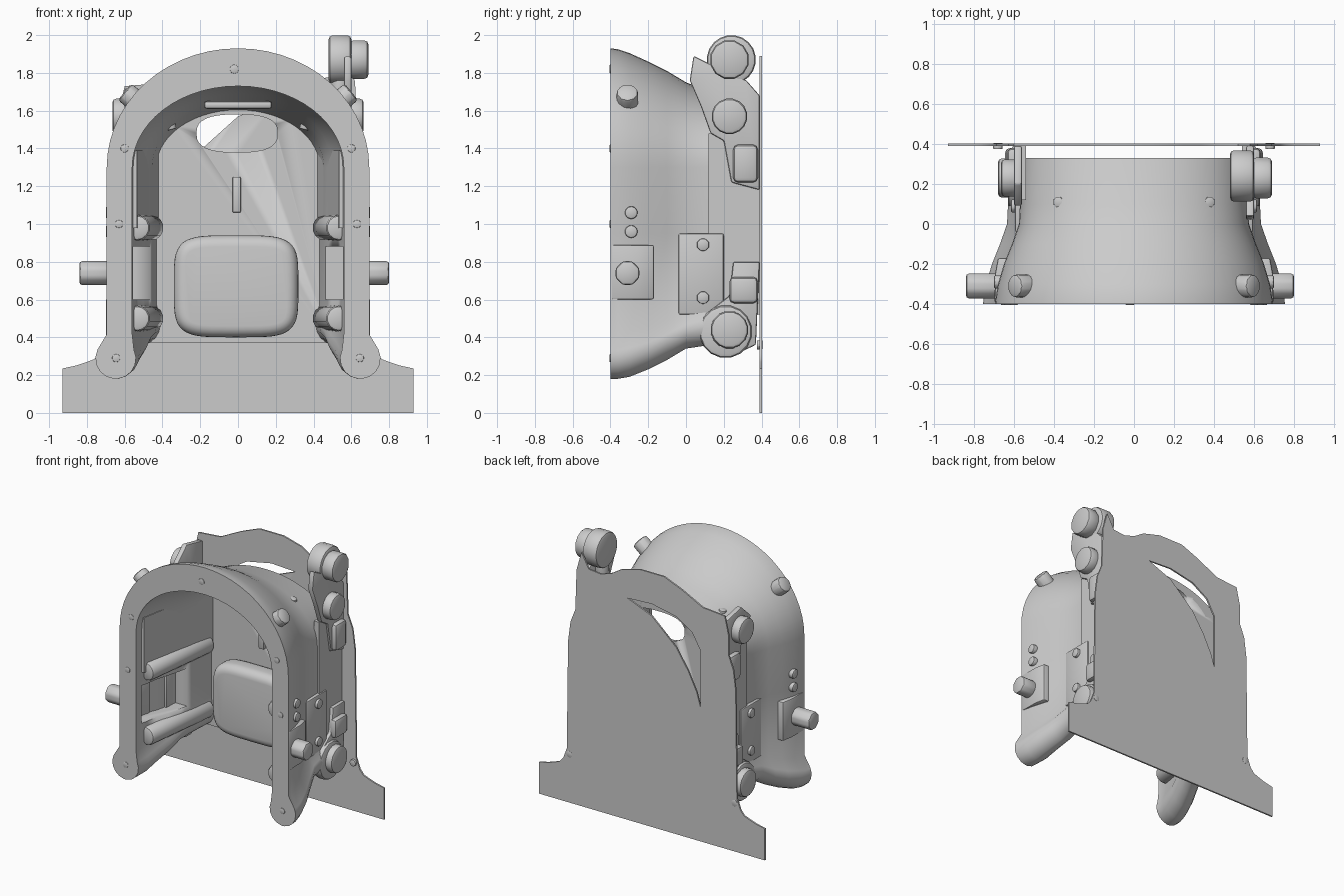
import bpy, bmesh
from math import sin, cos, pi, radians, copysign
from mathutils import Vector

if "Cube" in bpy.data.objects:
    bpy.data.objects.remove(bpy.data.objects["Cube"])

SIDES = ((-1, "left"), (1, "right"))


def make(name, verts, faces, angle=35, bevel=0.0, segs=2):
    me = bpy.data.meshes.new(name)
    bm = bmesh.new()
    vs = [bm.verts.new(v) for v in verts]
    for f in faces:
        bm.faces.new([vs[i] for i in f])
    bmesh.ops.recalc_face_normals(bm, faces=bm.faces)
    bm.to_mesh(me)
    bm.free()
    ob = bpy.data.objects.new(name, me)
    bpy.context.collection.objects.link(ob)
    bpy.ops.object.select_all(action='DESELECT')
    ob.select_set(True)
    bpy.context.view_layer.objects.active = ob
    if bevel:
        m = ob.modifiers.new("bevel", 'BEVEL')
        m.width, m.segments, m.angle_limit = bevel, segs, radians(35)
        bpy.ops.object.modifier_apply(modifier=m.name)
    bpy.ops.object.shade_smooth_by_angle(angle=radians(angle))
    return ob


def prism(name, pts, axis, a, b, **kw):
    """Extrude a 2D outline: axis 'y' takes (x, z), 'x' takes (y, z), 'z' takes (x, y)."""
    put = {'y': lambda p, d: (p[0], d, p[1]), 'x': lambda p, d: (d, p[0], p[1]),
           'z': lambda p, d: (p[0], p[1], d)}[axis]
    n = len(pts)
    verts = [put(p, a) for p in pts] + [put(p, b) for p in pts]
    faces = [tuple(range(n)), tuple(range(n, 2 * n))]
    faces += [(i, (i + 1) % n, (i + 1) % n + n, i + n) for i in range(n)]
    return make(name, verts, faces, **kw)


def box(name, x, y, z, **kw):
    return prism(name, [(x[0], z[0]), (x[1], z[0]), (x[1], z[1]), (x[0], z[1])], 'y', *y, **kw)


def rod(name, p, q, r, n=16, bevel=0.012):
    p, q = Vector(p), Vector(q)
    rot = (q - p).to_track_quat('Z', 'Y')
    ring = [rot @ Vector((r * cos(2 * pi * (i + .5) / n), r * sin(2 * pi * (i + .5) / n), 0)) for i in range(n)]
    faces = [tuple(range(n)), tuple(range(n, 2 * n))]
    faces += [(i, (i + 1) % n, (i + 1) % n + n, i + n) for i in range(n)]
    return make(name, [p + v for v in ring] + [q + v for v in ring], faces, bevel=bevel)


def cut(ob, cutter):
    cutter.hide_render = True
    m = ob.modifiers.new("cut", 'BOOLEAN')
    m.operation, m.solver, m.object = 'DIFFERENCE', 'EXACT', cutter
    bpy.ops.object.select_all(action='DESELECT')
    bpy.context.view_layer.objects.active = ob
    ob.select_set(True)
    bpy.ops.object.modifier_apply(modifier=m.name)
    bpy.data.objects.remove(cutter)


def ellipse(cx, cz, a, b, n=32, power=1.0):
    def c(v):
        return copysign(abs(v) ** power, v)
    return [(cx + a * c(cos(2 * pi * i / n)), cz + b * c(sin(2 * pi * i / n))) for i in range(n)]


# Hood: U-shaped section lofted from the wide front frame to the back
def arch(w, top, foot, side):
    cx, cz, r = foot
    half = []
    for i in range(6):
        t = radians(-84 + 22 * i)
        half.append((cx + side * r * cos(t), cz + r * sin(t)))
    half += [(w, cz + r * 1.2), (w, .95), (w, 1.3)]
    half += [(w * cos(pi / 2 * i / 14), 1.3 + (top - 1.3) * sin(pi / 2 * i / 14)) for i in range(1, 15)]
    return half + [(-x, z) for x, z in reversed(half[:-1])]


# y, outer half width, inner half width, outer top, inner top, bottom
stations = [(-.40, .695, .56, 1.93, 1.73, .18), (-.36, .69, .56, 1.925, 1.73, .18),
            (-.30, .68, .545, 1.905, 1.73, .19), (-.20, .65, .53, 1.86, 1.71, .23),
            (-.10, .61, .50, 1.81, 1.69, .28), (0, .575, .475, 1.75, 1.66, .34),
            (.10, .57, .455, 1.71, 1.64, .355), (.33, .56, .43, 1.64, 1.60, .36)]
verts, faces = [], []
for y, w, wi, top, topi, zb in stations:
    r = (w - wi) / 2 + .04
    foot = ((w + wi) / 2 + .02, zb + r, r)
    outer, inner = arch(w, top, foot, 1), arch(wi, topi, foot, -1)
    ring = outer + inner[::-1]
    verts += [(x, y, z) for x, z in ring]
N, M = len(ring), len(outer)
for k in range(len(stations) - 1):
    for i in range(N):
        j = (i + 1) % N
        faces.append((k * N + i, k * N + j, k * N + N + j, k * N + N + i))
for base in (0, (len(stations) - 1) * N):
    for i in range(M - 1):
        faces.append((base + i, base + i + 1, base + N - 2 - i, base + N - 1 - i))
hood = make("hood", verts, faces, angle=40)
# Recessed windows in the inner side walls
recess = [(.40, -.34), (.66, -.34), (.63, -.20), (.59, -.10), (.555, .06), (.40, .06)]
for s, side in SIDES:
    cut(hood, prism("window_cutter", [(s * x, y) for x, y in recess], 'z', .60, .88))

# Back wall of the hood with oval hole, slot rib and rounded pod
wall_pts = [(-.50, .37), (.50, .37)] + [(.5 * cos(pi * i / 24), 1.28 + .35 * sin(pi * i / 24)) for i in range(25)]
wall = prism("hood_back_wall", wall_pts, 'y', .305, .33)
cut(wall, prism("oval_cutter", ellipse(-.005, 1.48, .215, .1, power=.75), 'y', .2, .45))
box("slot_rib", (-.03, .015), (.28, .31), (1.06, 1.25), bevel=.008)
prism("pod", ellipse(-.01, .67, .33, .27, 48, .45), 'y', .15, .32, bevel=.06, segs=5, angle=50)
box("roof_vent", (-.18, .18), (-.08, .20), (1.61, 1.65), bevel=.015)

# Thin back plate with wide foot and a slanted opening
foot_curve = [(.93, 0), (.93, .235), (.86, .25), (.80, .27), (.76, .285), (.73, .32), (.70, .40)]
top_edge = [(.69, 1.2), (.67, 1.35), (.63, 1.45), (.62, 1.75), (.58, 1.89), (.52, 1.78), (.42, 1.77),
            (.33, 1.80), (.25, 1.85), (.1, 1.89), (-.1, 1.89), (-.25, 1.83), (-.42, 1.745), (-.60, 1.73),
            (-.63, 1.6), (-.63, 1.45), (-.67, 1.35), (-.69, 1.2)]
plate_pts = foot_curve + top_edge + [(-x, z) for x, z in reversed(foot_curve)]
plate = prism("back_plate", plate_pts, 'y', .39, .402)
opening = [(.20, 1.65), (0, 1.66), (-.20, 1.62), (-.33, 1.54), (-.40, 1.42), (-.40, 1.0),
           (-.37, 1.10), (-.30, 1.24), (-.20, 1.39), (-.10, 1.48), (0, 1.57)]
cut(plate, prism("opening_cutter", opening, 'y', .3, .5))

for s, side in SIDES:
    def X(a, b):
        return sorted((s * a, s * b))
    # Side brackets between hood and plate
    up = [(.13, 1.48), (.20, 1.44), (.24, 1.22), (.39, 1.18), (.39, 1.68), (.20, 1.72), (.09, 1.62)]
    if s > 0:
        up = up[:5] + [(.32, 1.76), (.18, 1.82), (.10, 1.86), (.04, 1.89), (.02, 1.76), (.08, 1.62)]
    prism(side + "_upper_bracket", up, 'x', *X(.56, .60), bevel=.01)
    low = [(.12, .33), (.24, .30), (.37, .36), (.39, .80), (.25, .80), (.23, .62), (.10, .52)]
    prism(side + "_lower_bracket", low, 'x', *X(.55, .61), bevel=.01)
    box(side + "_side_panel", X(.54, .585), (.12, .39), (.52, 1.48))
    box(side + "_link", X(.57, .635), (.25, .38), (1.22, 1.42), bevel=.025)
    box(side + "_lower_link", X(.58, .645), (.23, .38), (.58, .72), bevel=.025)
    # Pivot bolts
    rod(side + "_upper_pivot", (s * .57, .23, 1.57), (s * .665, .23, 1.57), .095, bevel=.02)
    rod(side + "_lower_pivot", (s * .55, .23, .44), (s * .68, .23, .44), .10, bevel=.02)
    rod(side + "_lower_pivot_washer", (s * .55, .21, .43), (s * .63, .21, .43), .14, bevel=.02)
    # Side knob, its pad, and small bolts on the hood
    pad = [(.66, -.395), (.697, -.395), (.695, -.25), (.68, -.17), (.60, -.17)]
    prism(side + "_knob_pad", [(s * x, y) for x, y in pad], 'z', .60, .89, bevel=.01)
    end = .80 if s > 0 else .84
    rod(side + "_knob", (s * .66, -.31, .74), (s * end, -.31, .74), .068, 8, .015)
    box(side + "_hinge_pad", X(.56, .595), (-.04, .20), (.52, .95), bevel=.01)
    for z in (.61, .89):
        rod(side + "_hinge_bolt", (s * .58, .09, z), (s * .615, .09, z), .035, 8, .008)
    for z in (.96, 1.06):
        rod(side + "_hood_stud", (s * .65, -.29, z), (s * .70, -.29, z), .035, 10, .01)
    rod(side + "_shoulder_bolt", (s * .49, -.31, 1.61), (s * .60, -.31, 1.70), .06, 10, .018)
    rod(side + "_roof_bolt", (s * .35, .11, 1.50), (s * .38, .11, 1.61), .028, 8, .006)
    # Padded rails and lining along the inside walls
    for z in (.50, .98):
        rod(side + "_inner_rail", (s * .535, -.32, z), (s * .46, .30, z), .068, 14, .02)
    lining = [(.56, -.34), (.535, -.34), (.42, .31), (.48, .31)]
    prism(side + "_inner_lining", [(s * x, y) for x, y in lining], 'z', .98, 1.39)
    # Rivets on the front frame and the plate
    for x, z in ((.60, 1.40), (.63, 1.0), (.645, .29)):
        rod(side + "_frame_rivet", (s * x, -.404, z), (s * x, -.37, z), .022, 10, .003)
    rod(side + "_plate_rivet", (s * .68, .375, .36), (s * .68, .404, .36), .025, 10, .003)
rod("top_frame_rivet", (-.02, -.404, 1.82), (-.02, -.37, 1.82), .024, 10, .003)

# Roller at the top of the right bracket
rod("roller", (.48, .24, 1.87), (.60, .24, 1.87), .13, 20, .02)
rod("roller_hub", (.59, .23, 1.87), (.69, .23, 1.87), .105, 12, .02)
rod("roller_neck", (.53, .22, 1.62), (.55, .22, 1.84), .05, 12, .01)
